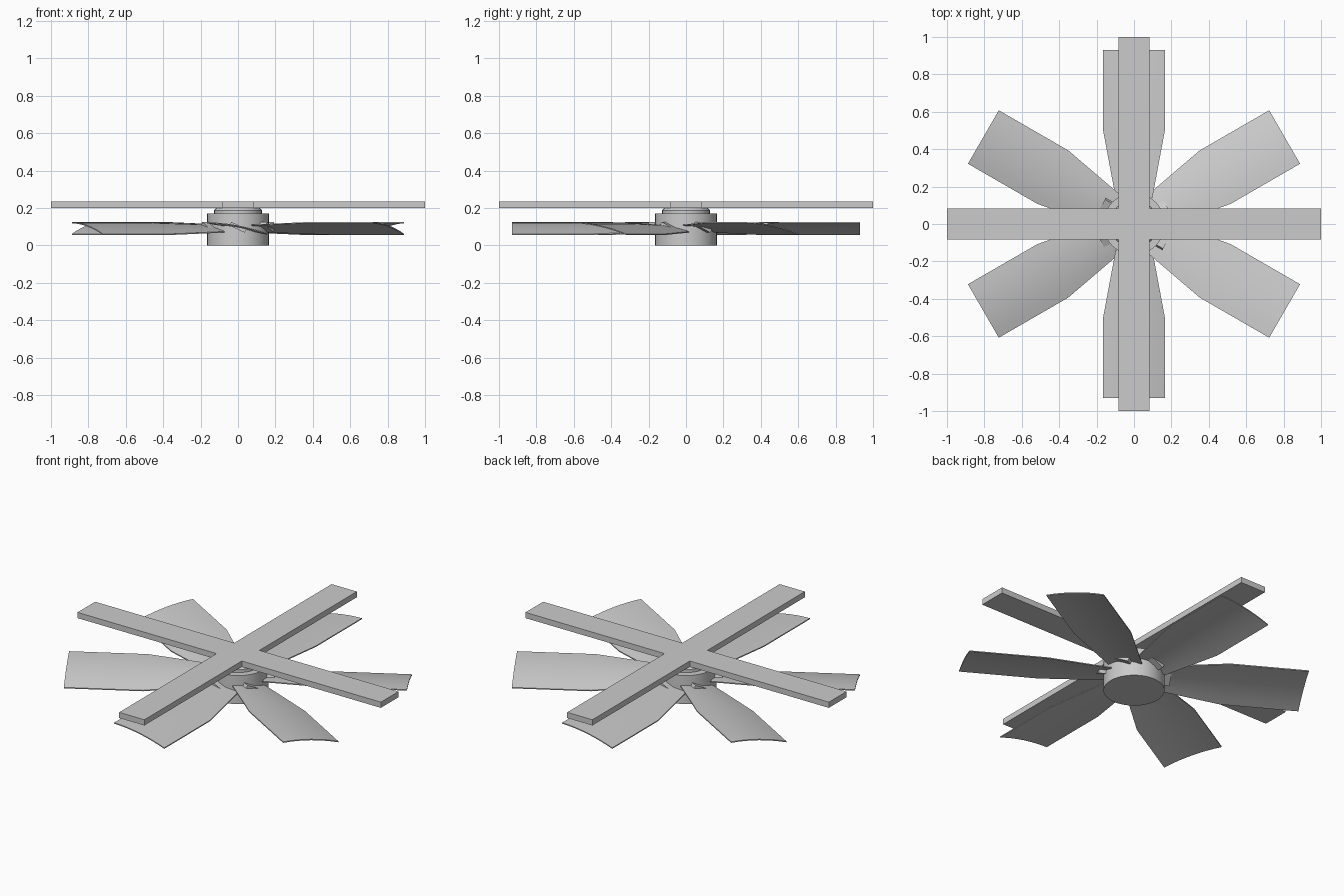
import bpy, bmesh, math
from mathutils import Matrix

if "Cube" in bpy.data.objects:
    bpy.data.objects.remove(bpy.data.objects["Cube"])


def finish(bm, name, smooth=None):
    bmesh.ops.recalc_face_normals(bm, faces=bm.faces)
    mesh = bpy.data.meshes.new(name)
    bm.to_mesh(mesh)
    bm.free()
    ob = bpy.data.objects.new(name, mesh)
    bpy.context.collection.objects.link(ob)
    if smooth:
        bpy.context.view_layer.objects.active = ob
        ob.select_set(True)
        bpy.ops.object.shade_smooth_by_angle(angle=math.radians(smooth))
        ob.select_set(False)
    return ob


def lathe(name, profile, sides=48):
    bm = bmesh.new()
    rings = []
    for r, z in profile:
        rings.append([bm.verts.new((r * math.cos(2 * math.pi * i / sides),
                                    r * math.sin(2 * math.pi * i / sides), z))
                      for i in range(sides)])
    for a, b in zip(rings, rings[1:]):
        for i in range(sides):
            j = (i + 1) % sides
            bm.faces.new((a[i], a[j], b[j], b[i]))
    bm.faces.new(rings[0])
    bm.faces.new(rings[-1])
    return finish(bm, name, 30)


# Motor hub with stepped collar
lathe("hub", [(0.165, 0), (0.165, 0.17)])
lathe("collar", [(0.127, 0.168), (0.127, 0.188), (0.115, 0.2), (0.085, 0.2), (0.085, 0.21)])

# Flat cross-shaped guard
W, L = 0.083, 1.0
outline = [(L, -W), (L, W), (W, W), (W, L), (-W, L), (-W, W),
           (-L, W), (-L, -W), (-W, -W), (-W, -L), (W, -L), (W, -W)]
bm = bmesh.new()
face = bm.faces.new([bm.verts.new((x, y, 0.2)) for x, y in outline])
top = bmesh.ops.extrude_face_region(bm, geom=[face])["geom"]
bmesh.ops.translate(bm, vec=(0, 0, 0.034),
                    verts=[v for v in top if isinstance(v, bmesh.types.BMVert)])
finish(bm, "cross_guard")


# Cambered, pitched blade running along +x
def blade(name, angle, n=8, thick=0.006):
    bm = bmesh.new()
    stations = [(0.14, 0.098), (0.5, 0.165), (0.93, 0.165)]
    loops = []
    for x, w in stations:
        k = w / 0.165
        up, low = [], []
        for i in range(n + 1):
            t = -1 + 2 * i / n
            z = 0.09 + k * (-0.031 * t + 0.014 * (1 - t * t))
            up.append(bm.verts.new((x, w * t, z + thick / 2)))
            low.append(bm.verts.new((x, w * t, z - thick / 2)))
        loops.append(up + low[::-1])
    for a, b in zip(loops, loops[1:]):
        for i in range(len(a)):
            j = (i + 1) % len(a)
            bm.faces.new((a[i], a[j], b[j], b[i]))
    bm.faces.new(loops[0])
    bm.faces.new(loops[-1])
    bm.transform(Matrix.Rotation(angle, 4, 'Z'))
    finish(bm, name, 30)


# Tilted bracket joining a blade to the hub
def bracket(name, angle):
    bm = bmesh.new()
    bmesh.ops.create_cube(bm, size=1)
    bm.transform(Matrix.Rotation(angle, 4, 'Z')
                 @ Matrix.Translation((0.165, 0, 0.097))
                 @ Matrix.Rotation(math.radians(-25), 4, 'X')
                 @ Matrix.Diagonal((0.07, 0.09, 0.022, 1)))
    finish(bm, name)


for i in range(6):
    a = math.radians(30 + 60 * i)
    blade(f"blade_{i + 1}", a)
    bracket(f"blade_bracket_{i + 1}", a)
